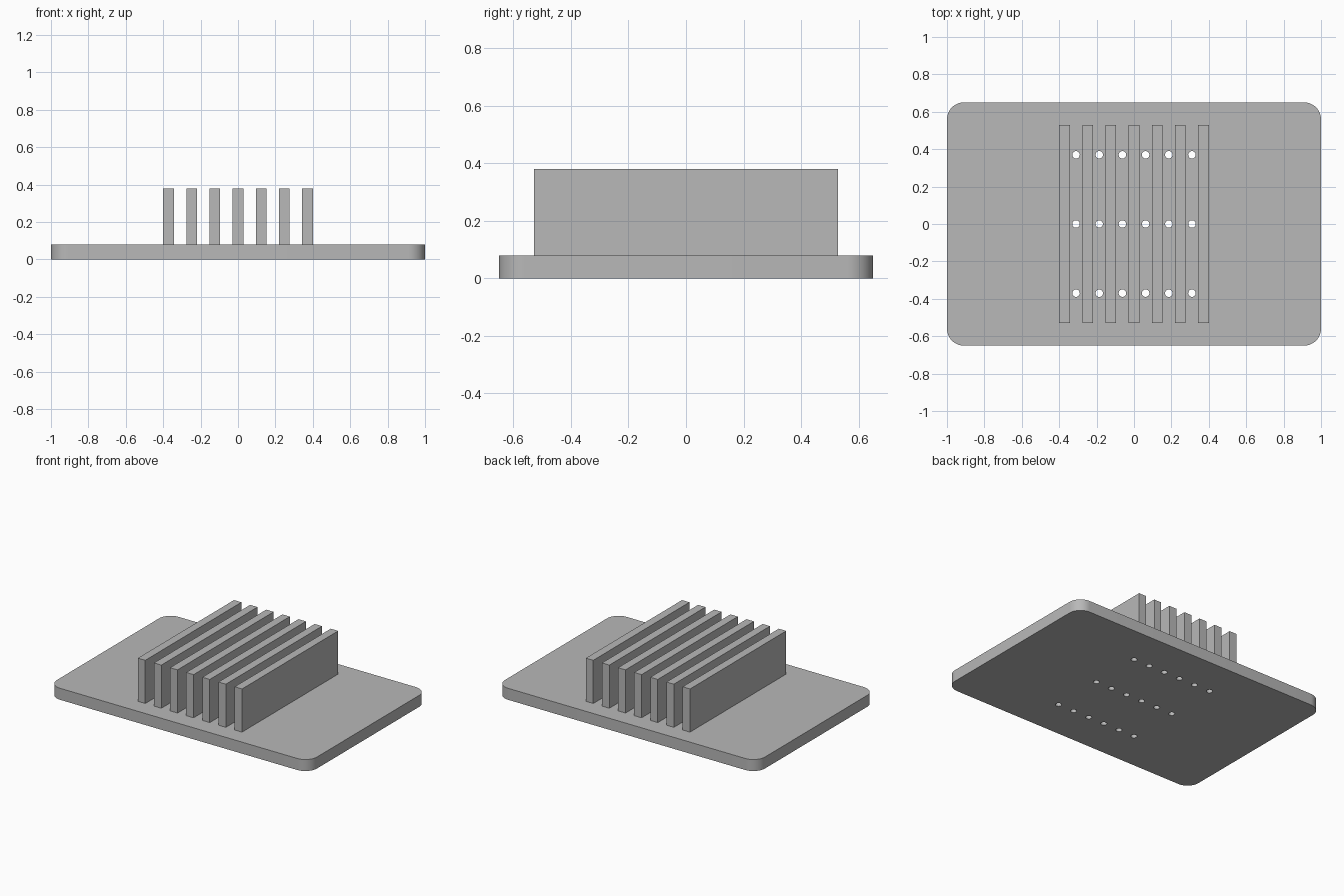
import bpy
import bmesh
from math import cos, sin, pi, radians
from mathutils import Matrix, Vector

cube = bpy.data.objects.get("Cube")
if cube:
    bpy.data.objects.remove(cube, do_unlink=True)

HALF_X, HALF_Y, CORNER, THICK = 1.0, 0.65, 0.09, 0.08
PITCH, FIN_W, FIN_L, FIN_H = 0.124, 0.057, 1.056, 0.3
HOLE_R, HOLE_ROW = 0.02, 0.37

grey = bpy.data.materials.new("grey_metal")
grey.use_nodes = True
colour = (0.48, 0.48, 0.48, 1)
grey.diffuse_color = colour
grey.node_tree.nodes["Principled BSDF"].inputs["Base Color"].default_value = colour


def make_object(name, bm):
    bmesh.ops.recalc_face_normals(bm, faces=bm.faces)
    mesh = bpy.data.meshes.new(name)
    bm.to_mesh(mesh)
    bm.free()
    mesh.materials.append(grey)
    obj = bpy.data.objects.new(name, mesh)
    bpy.context.collection.objects.link(obj)
    return obj


# Base plate: rounded rectangle extruded upwards
bm = bmesh.new()
outline = []
steps = 12
for q, (sx, sy) in enumerate([(1, 1), (-1, 1), (-1, -1), (1, -1)]):
    for i in range(steps + 1):
        a = (q + i / steps) * pi / 2
        outline.append(bm.verts.new((sx * (HALF_X - CORNER) + CORNER * cos(a),
                                     sy * (HALF_Y - CORNER) + CORNER * sin(a), 0)))
face = bm.faces.new(outline)
top = bmesh.ops.extrude_face_region(bm, geom=[face])["geom"]
bmesh.ops.translate(bm, vec=Vector((0, 0, THICK)),
                    verts=[v for v in top if isinstance(v, bmesh.types.BMVert)])
plate = make_object("base_plate", bm)

# Vent holes between the fins, cut right through the plate
bm = bmesh.new()
for col in range(6):
    for row in (-1, 0, 1):
        place = Matrix.Translation(((col - 2.5) * PITCH, row * HOLE_ROW, THICK / 2))
        bmesh.ops.create_cone(bm, cap_ends=True, segments=24, radius1=HOLE_R,
                              radius2=HOLE_R, depth=THICK * 2, matrix=place)
cutter = make_object("hole_cutter", bm)
cutter.hide_render = True

cut = plate.modifiers.new("holes", 'BOOLEAN')
cut.operation = 'DIFFERENCE'
cut.solver = 'EXACT'
cut.object = cutter
bpy.ops.object.select_all(action='DESELECT')
bpy.context.view_layer.objects.active = plate
plate.select_set(True)
bpy.ops.object.modifier_apply(modifier=cut.name)
bpy.data.objects.remove(cutter, do_unlink=True)
bpy.ops.object.shade_smooth_by_angle(angle=radians(30))

# Row of upright fins
for i in range(7):
    bm = bmesh.new()
    place = (Matrix.Translation(((i - 3) * PITCH, 0, THICK + FIN_H / 2))
             @ Matrix.Diagonal((FIN_W, FIN_L, FIN_H, 1)))
    bmesh.ops.create_cube(bm, size=1, matrix=place)
    make_object(f"fin_{i + 1}", bm)
